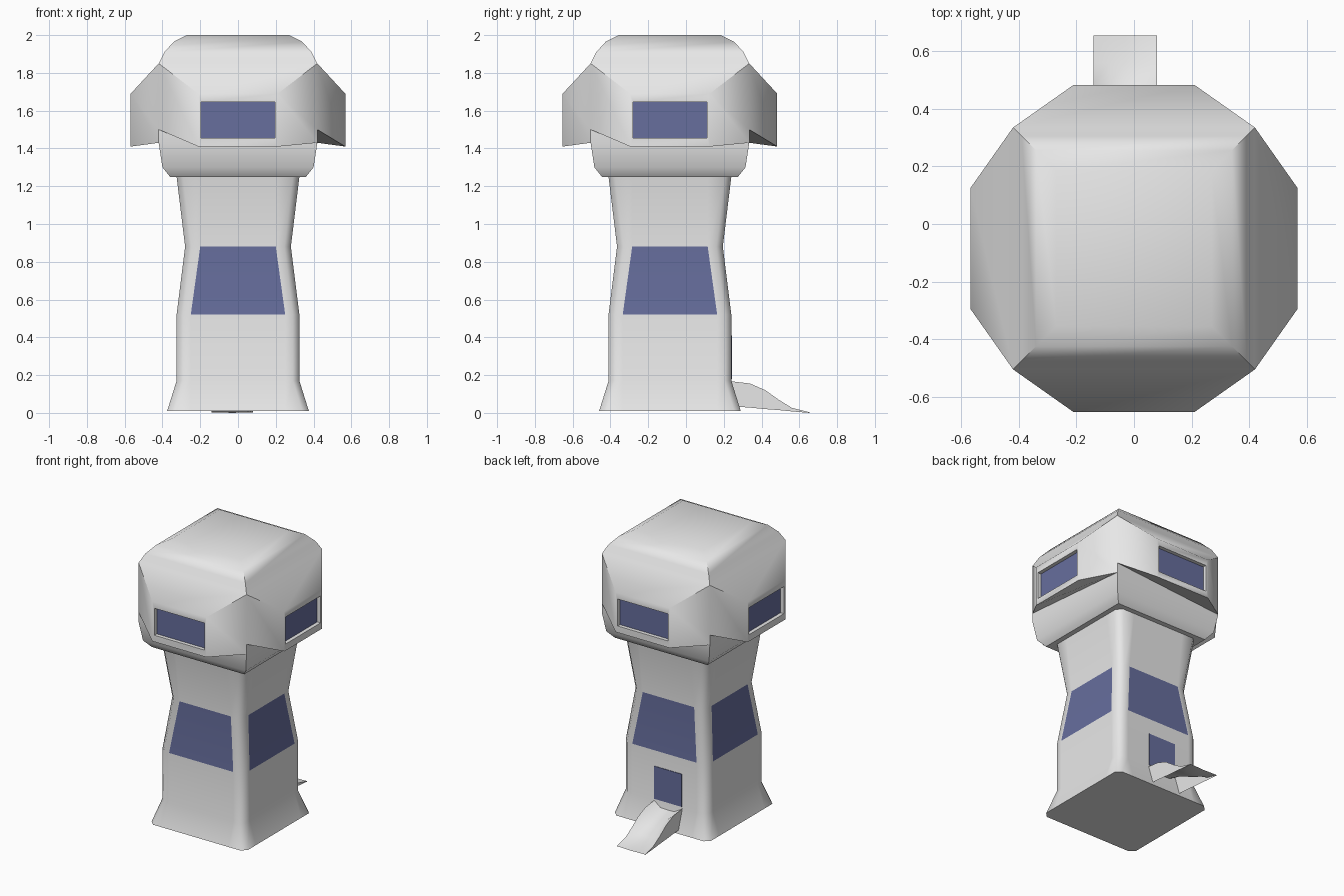
import bpy, bmesh, math
from mathutils import Vector

cube = bpy.data.objects.get("Cube")
if cube:
    bpy.data.objects.remove(cube)

CENTRE_Y = -0.085  # tower axis; the slide sticks out behind


def material(name, rgb):
    m = bpy.data.materials.new(name)
    m.use_nodes = True
    m.diffuse_color = (*rgb, 1)
    m.node_tree.nodes["Principled BSDF"].inputs["Base Color"].default_value = (*rgb, 1)
    return m


GREY = material("light_grey", (0.8, 0.8, 0.8))
BLUE = material("window_blue", (0.135, 0.157, 0.34))


def place(side, u, out, z):
    """Point on one of four sides: u runs right as seen from outside."""
    a = side * math.pi / 2
    return Vector((u * math.cos(a) + out * math.sin(a),
                   u * math.sin(a) - out * math.cos(a) + CENTRE_Y, z))


def finish(bm, name, angle, normals=True):
    if normals:
        bmesh.ops.recalc_face_normals(bm, faces=bm.faces)
    mesh = bpy.data.meshes.new(name)
    bm.to_mesh(mesh)
    bm.free()
    mesh.materials.append(GREY)
    mesh.materials.append(BLUE)
    ob = bpy.data.objects.new(name, mesh)
    bpy.context.collection.objects.link(ob)
    bpy.ops.object.select_all(action="DESELECT")
    ob.select_set(True)
    bpy.context.view_layer.objects.active = ob
    bpy.ops.object.shade_smooth_by_angle(angle=math.radians(angle))
    return ob


def loft(bm, rings, skip=()):
    """Join closed rings of points with quads and cap both ends."""
    vs = [[bm.verts.new(p) for p in ring] for ring in rings]
    n = len(vs[0])
    rows = []
    for i in range(len(vs) - 1):
        a, b = vs[i], vs[i + 1]
        rows.append([] if i in skip else
                    [bm.faces.new((a[j], a[(j + 1) % n], b[(j + 1) % n], b[j]))
                     for j in range(n)])
    bm.faces.new(vs[0][::-1])
    bm.faces.new(vs[-1])
    return vs, rows


# Tower shaft: (height, half width, half width of the window column)
shaft = [(0.01, 0.375, 0.25), (0.17, 0.325, 0.25), (0.52, 0.325, 0.25),
         (0.88, 0.28, 0.2), (1.25, 0.325, 0.2)]
CHAMFER = 0.035
bm = bmesh.new()
vs, rows = loft(bm, [[place(s, u, h, z) for s in range(4)
                      for u in (CHAMFER - h, -w, w, h - CHAMFER)]
                     for z, h, w in shaft])
for f in rows[2][1::4]:
    f.material_index = 1
finish(bm, "tower_shaft", 50)

# Head: square rings, with a hooded window replacing the wall on each side
head = [(1.25, 0.36), (1.3, 0.4), (1.43, 0.42), (1.5, 0.42), (1.85, 0.42),
        (1.91, 0.39), (1.965, 0.34), (2.0, 0.27)]
bm = bmesh.new()
vs, rows = loft(bm, [[place(s, h, h, z) for s in range(4)] for z, h in head], skip=(3,))
low, mid, top = vs[2], vs[3], vs[4]
for s in range(4):
    l, r = (s - 1) % 4, s

    def frame(w, out, z0, z1):
        return [bm.verts.new(place(s, u, out, z))
                for u, z in ((-w, z0), (w, z0), (w, z1), (-w, z1))]

    rim = frame(0.21, 0.568, 1.41, 1.69)
    lip = frame(0.195, 0.566, 1.455, 1.645)
    pane = frame(0.195, 0.54, 1.455, 1.645)
    bm.faces.new((rim[3], rim[2], top[r], top[l]))
    bm.faces.new((rim[1], low[r], mid[r], top[r], rim[2]))
    bm.faces.new((rim[0], rim[3], top[l], mid[l]))
    bm.faces.new((rim[0], mid[l], low[r], rim[1]))
    for a, b in ((rim, lip), (lip, pane)):
        for i in range(4):
            j = (i + 1) % 4
            bm.faces.new((a[i], a[j], b[j], b[i]))
    bm.faces.new(pane).material_index = 1
finish(bm, "head_with_windows", 50, normals=False)

# Slide: trough lofted along (y, rail height, floor height, skirt height)
path = [(0.235, 0.168, 0.14, 0.035), (0.34, 0.155, 0.11, 0.028), (0.42, 0.12, 0.075, 0.02),
        (0.49, 0.07, 0.04, 0.015), (0.56, 0.027, 0.014, 0.008), (0.655, 0.003, 0.002, 0.0)]
bm = bmesh.new()
sections = []
for y, rail, floor, skirt in path:
    pts = ((-0.11, skirt), (-0.11, rail), (-0.055, floor), (0, floor - 0.002),
           (0.055, floor), (0.11, rail), (0.11, skirt))
    sections.append([bm.verts.new((x - 0.03, y, z)) for x, z in pts])
for a, b in zip(sections, sections[1:]):
    for i in range(len(a) - 1):
        bm.faces.new((a[i], b[i], b[i + 1], a[i + 1]))
finish(bm, "slide", 50, normals=False)

# Door plate on the back wall above the slide
bm = bmesh.new()
bmesh.ops.create_cube(bm, size=1)
for v in bm.verts:
    v.co = (v.co.x * 0.215 - 0.03, 0.24 + v.co.y * 0.008, 0.295 + v.co.z * 0.23)
for f in bm.faces:
    f.material_index = 1
finish(bm, "back_door", 30)
